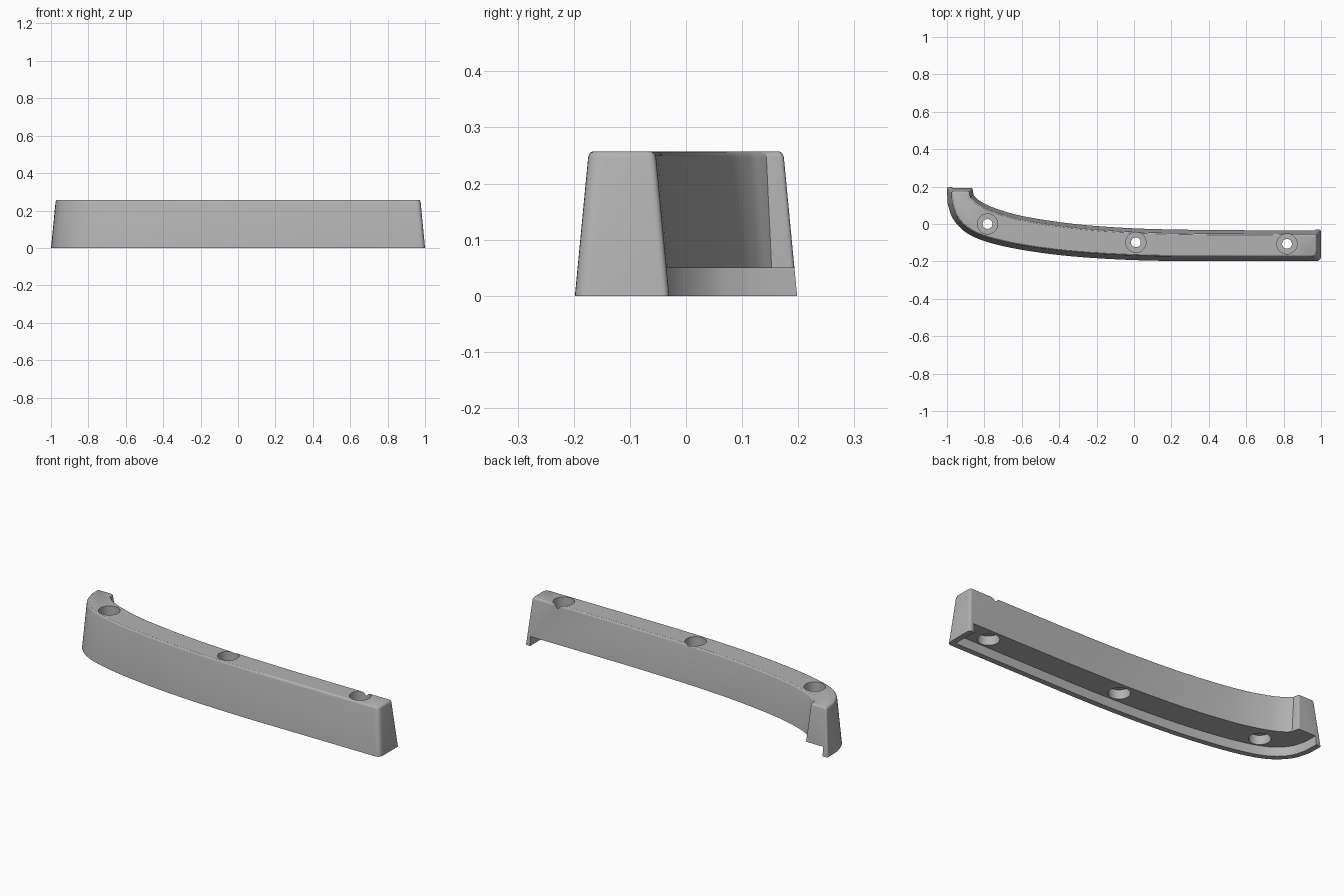
import bpy, bmesh
from mathutils import Vector

if "Cube" in bpy.data.objects:
    bpy.data.objects.remove(bpy.data.objects["Cube"], do_unlink=True)

grey = bpy.data.materials.new("plain grey")
grey.use_nodes = True
colour = (0.45, 0.45, 0.45, 1)
grey.diffuse_color = colour
grey.node_tree.nodes["Principled BSDF"].inputs["Base Color"].default_value = colour

# Footprint curves: convex front edge and concave back edge
FRONT = [(-1, .198), (-.997, .11), (-.972, .035), (-.92, -.028), (-.85, -.072),
         (-.75, -.106), (-.6, -.138), (-.4, -.166), (-.2, -.183), (0, -.193),
         (.2, -.198), (1, -.198)]
BACK = [(1, -.03), (.4, -.028), (.1, -.022), (-.1, -.013), (-.3, .003),
        (-.5, .03), (-.65, .06), (-.77, .1), (-.825, .13), (-.853, .155), (-.86, .198)]


def smooth_path(points, steps=6):
    """Spline through the middle points, with straight end runs."""
    pts = [Vector(p) for p in points]
    mid = pts[1:-1]
    ext = [2 * mid[0] - mid[1]] + mid + [2 * mid[-1] - mid[-2]]
    out = [pts[0]]
    for a, b, c, d in zip(ext, ext[1:], ext[2:], ext[3:]):
        for i in range(steps):
            t = i / steps
            out.append(0.5 * (2 * b + (c - a) * t + (2 * a - 5 * b + 4 * c - d) * t ** 2
                              + (3 * b - a - 3 * c + d) * t ** 3))
    return out + [mid[-1], pts[-1]]


def inset(points, dist):
    """Move a counter-clockwise loop inward with mitred corners."""
    out = []
    n = len(points)
    for i, p in enumerate(points):
        e1 = (p - points[i - 1]).normalized()
        e2 = (points[(i + 1) % n] - p).normalized()
        n1, n2 = Vector((-e1.y, e1.x)), Vector((-e2.y, e2.x))
        out.append(p + (n1 + n2) * dist / (1 + n1.dot(n2)))
    return out


def round_corners(points, corners):
    out = []
    n = len(points)
    for i, p in enumerate(points):
        if i not in corners:
            out.append(p)
            continue
        r = corners[i]
        a = p + (points[i - 1] - p).normalized() * r
        b = p + (points[(i + 1) % n] - p).normalized() * r
        for k in range(7):
            t = k / 6
            out.append(a * (1 - t) ** 2 + p * 2 * t * (1 - t) + b * t ** 2)
    return out


def loft(name, rings):
    """Closed solid through (z, loop) rings."""
    bm = bmesh.new()
    loops = [[bm.verts.new((p.x, p.y, z)) for p in ring] for z, ring in rings]
    for low, high in zip(loops, loops[1:]):
        n = len(low)
        for i in range(n):
            j = (i + 1) % n
            bm.faces.new((low[i], low[j], high[j], high[i]))
    bm.faces.new(loops[0][::-1])
    bm.faces.new(loops[-1])
    bmesh.ops.recalc_face_normals(bm, faces=bm.faces)
    mesh = bpy.data.meshes.new(name)
    bm.to_mesh(mesh)
    bm.free()
    obj = bpy.data.objects.new(name, mesh)
    bpy.context.collection.objects.link(obj)
    mesh.materials.append(grey)
    return obj


def cut(target, cutter):
    cutter.hide_render = True
    mod = target.modifiers.new("cut", "BOOLEAN")
    mod.operation, mod.solver, mod.object = "DIFFERENCE", "EXACT", cutter
    bpy.context.view_layer.objects.active = target
    bpy.ops.object.modifier_apply(modifier=mod.name)
    bpy.data.objects.remove(cutter, do_unlink=True)


def bore(x, y, radius, low, high):
    bpy.ops.mesh.primitive_cylinder_add(vertices=48, radius=radius, depth=high - low,
                                        location=(x, y, (low + high) / 2))
    obj = bpy.context.object
    obj.data.materials.append(grey)
    return obj


# Tapered curved bar with a softened top edge
front, back = smooth_path(FRONT), smooth_path(BACK)
footprint = front + back
corners = {0: .008, len(front) - 1: .028, len(front): .014, len(footprint) - 1: .008}
levels = [(0, 0), (.246, .0235), (.251, .025), (.255, .0275), (.257, .031)]
body = loft("curved_handle", [(z, round_corners(inset(footprint, d), corners)) for z, d in levels])

# Step under the body, leaving a thin lip along the front and one end
LIP = .03
far = [Vector((1, .4)), Vector((-1, .4))]
step = inset(front + far, LIP)
cut(body, loft("step_cutter", [(-.1, step), (.05, step)]))

# Screw holes with wide bores above and below a thin web
for x, y in [(-.783, 0), (.01, -.098), (.818, -.106)]:
    cut(body, bore(x, y, .054, .13, .4))
    cut(body, bore(x, y, .054, -.1, .1))
    cut(body, bore(x, y, .026, -.1, .4))

bpy.ops.object.select_all(action="DESELECT")
body.select_set(True)
bpy.context.view_layer.objects.active = body
bpy.ops.object.shade_smooth_by_angle(angle=.5)
